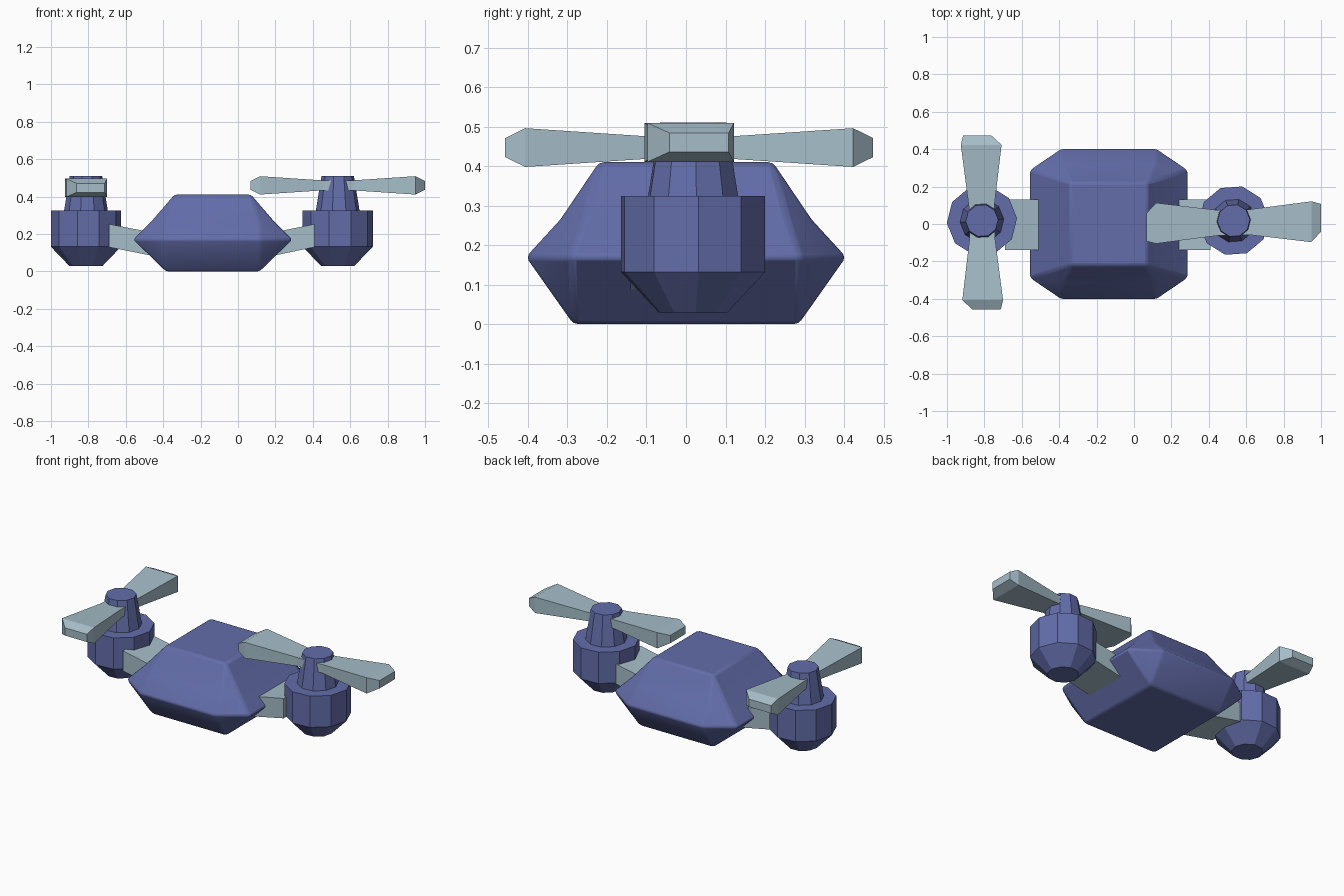
import bpy, bmesh, math
from mathutils import Matrix

cube = bpy.data.objects.get("Cube")
if cube:
    bpy.data.objects.remove(cube, do_unlink=True)


def material(name, color):
    m = bpy.data.materials.new(name)
    m.use_nodes = True
    m.diffuse_color = color
    m.node_tree.nodes["Principled BSDF"].inputs["Base Color"].default_value = color
    return m


BLUE = material("slate blue", (0.125, 0.153, 0.40, 1))
GREY = material("pale blue grey", (0.38, 0.51, 0.58, 1))


def loft(name, rings, mat):
    """Skin a stack of equal rings and cap both ends."""
    bm = bmesh.new()
    loops = [[bm.verts.new(p) for p in ring] for ring in rings]
    n = len(loops[0])
    for a, b in zip(loops, loops[1:]):
        for i in range(n):
            j = (i + 1) % n
            bm.faces.new((a[i], a[j], b[j], b[i]))
    bm.faces.new(loops[0][::-1])
    bm.faces.new(loops[-1])
    bmesh.ops.remove_doubles(bm, verts=bm.verts, dist=0.0005)
    bmesh.ops.recalc_face_normals(bm, faces=bm.faces)
    me = bpy.data.meshes.new(name)
    bm.to_mesh(me)
    bm.free()
    me.materials.append(mat)
    ob = bpy.data.objects.new(name, me)
    bpy.context.collection.objects.link(ob)
    return ob


def octagon(x, y, cx, cy, z):
    """Rectangle ring with its corners cut by cx and cy."""
    return [(x, cy - y, z), (x, y - cy, z), (x - cx, y, z), (cx - x, y, z),
            (-x, y - cy, z), (-x, cy - y, z), (cx - x, -y, z), (x - cx, -y, z)]


def disc(r, z, sides=10, turn=0.07):
    return [(r * math.cos(turn + math.tau * i / sides),
             r * math.sin(turn + math.tau * i / sides), z) for i in range(sides)]


# Faceted hull with softened edges
body = loft("body", [octagon(0.25, 0.285, 0, 0, 0),
                     octagon(0.425, 0.405, 0.17, 0.115, 0.17),
                     octagon(0.33, 0.318, 0.08, 0.06, 0.265),
                     octagon(0.205, 0.22, 0, 0, 0.41)], BLUE)
body.location.x = -0.135
bevel = body.modifiers.new("soft edges", 'BEVEL')
bevel.width = 0.012
bevel.segments = 2
bevel.limit_method = 'ANGLE'
bevel.angle_limit = math.radians(15)
bpy.context.view_layer.objects.active = body
body.select_set(True)
bpy.ops.object.shade_smooth_by_angle(angle=math.radians(30))
body.select_set(False)


# Sloping arms between hull and motors
def arm(name, inner, outer):
    def section(x, low, high):
        return [(x, -0.14, low), (x, 0.13, low), (x, 0.13, high), (x, -0.14, high)]
    loft(name, [section(inner, 0.08, 0.205), section(outer, 0.13, 0.253)], GREY)


arm("right_arm", -0.44, -0.69)
arm("left_arm", 0.17, 0.41)


# Blade cross-sections: distance, low y, high y, half thickness
BLADE = [(0.0, -0.066, 0.07, 0.026), (0.085, -0.066, 0.07, 0.027),
         (0.415, -0.105, 0.113, 0.049), (0.466, -0.05, 0.1, 0.024)]


def rotor(side, x, angle, blade_z):
    # Motor pod and tapered hub
    pod = loft(side + "_motor", [disc(0.09, 0.03), disc(0.188, 0.132), disc(0.188, 0.325)], BLUE)
    hub = loft(side + "_hub", [disc(0.118, 0.32), disc(0.087, 0.51)], BLUE)
    for ob in (pod, hub):
        ob.location = (x, 0.018, 0)
    # Pair of blades
    for k, label in enumerate(("blade_a", "blade_b")):
        rings = [[(d, lo, -t), (d, hi, -t), (d, hi, t), (d, lo, t)] for d, lo, hi, t in BLADE]
        blade = loft(side + "_" + label, rings, GREY)
        blade.data.transform(Matrix.Rotation(angle + k * math.pi, 4, 'Z'))
        blade.location = (x, 0.008, blade_z)


rotor("left", 0.533, 0, 0.46)
rotor("right", -0.813, math.pi / 2, 0.447)
